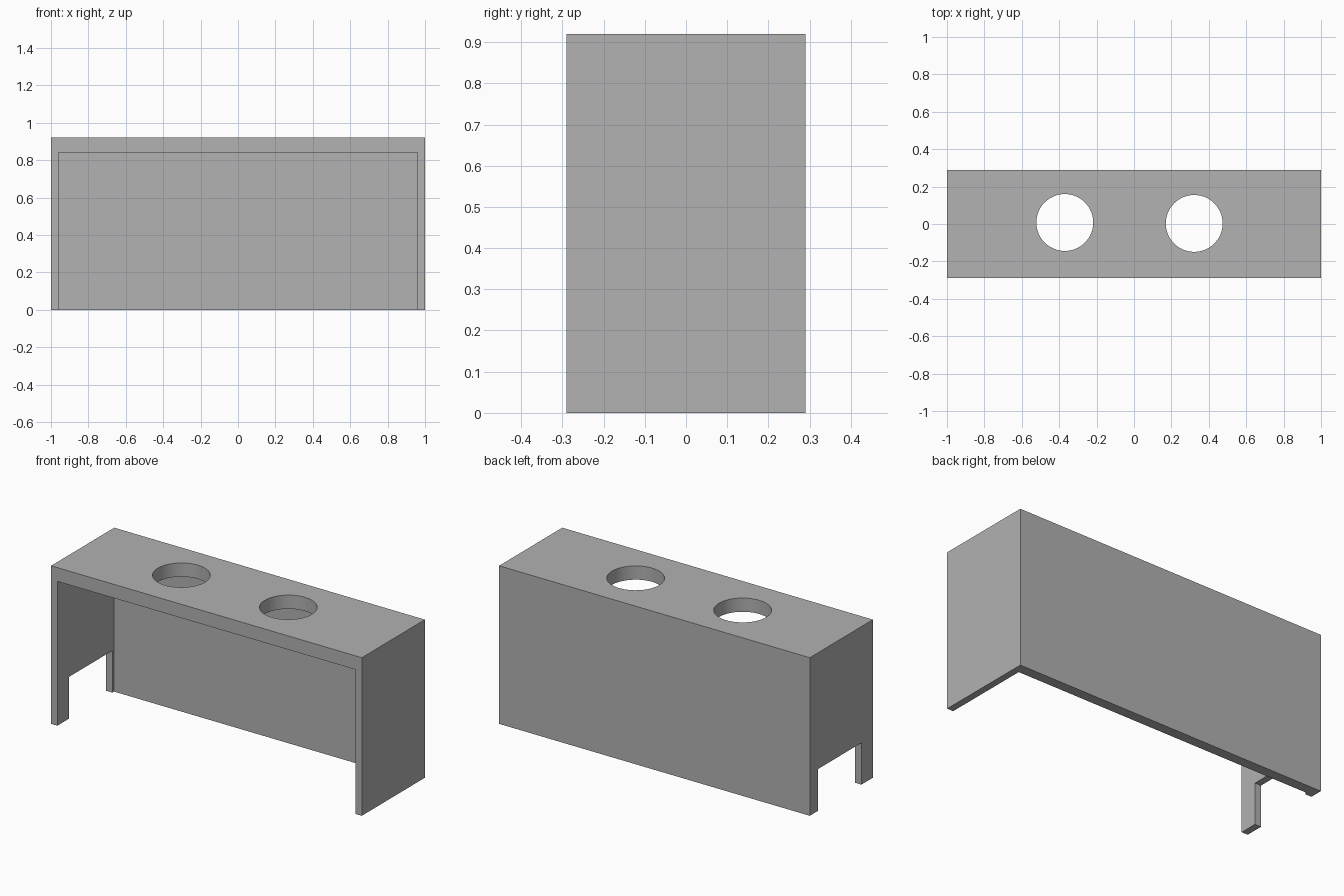
import bpy
import bmesh
from mathutils import Matrix

cube = bpy.data.objects.get("Cube")
if cube:
    bpy.data.objects.remove(cube, do_unlink=True)

grey = bpy.data.materials.new("plain grey")
grey.use_nodes = True
colour = (0.445, 0.445, 0.445, 1)
grey.diffuse_color = colour
grey.node_tree.nodes["Principled BSDF"].inputs["Base Color"].default_value = colour

W, D, H = 1.0, 0.29, 0.92      # half width, half depth, height
SIDE, BACK, TOP = 0.04, 0.06, 0.08   # panel thicknesses


def finish(name, bm):
    bmesh.ops.recalc_face_normals(bm, faces=bm.faces)
    mesh = bpy.data.meshes.new(name)
    bm.to_mesh(mesh)
    bm.free()
    mesh.materials.append(grey)
    obj = bpy.data.objects.new(name, mesh)
    bpy.context.collection.objects.link(obj)
    return obj


def box(name, low, high):
    bm = bmesh.new()
    bmesh.ops.create_cube(bm, size=1)
    for v in bm.verts:
        v.co = [high[i] if v.co[i] > 0 else low[i] for i in range(3)]
    return finish(name, bm)


def cylinder(name, x, y, radius):
    bm = bmesh.new()
    bmesh.ops.create_cone(bm, cap_ends=True, segments=64, radius1=radius,
                          radius2=radius, depth=0.4,
                          matrix=Matrix.Translation((x, y, H)))
    return finish(name, bm)


def cut(body, cutter):
    mod = body.modifiers.new(cutter.name, "BOOLEAN")
    mod.operation = "DIFFERENCE"
    mod.solver = "EXACT"
    mod.object = cutter
    bpy.context.view_layer.objects.active = body
    bpy.ops.object.modifier_apply(modifier=mod.name)
    bpy.data.objects.remove(cutter, do_unlink=True)


# Solid shell, open at the front and underneath
cover = box("box_cover", (-W, -D, 0), (W, D, H))
cut(cover, box("hollow", (-W + SIDE, -D - 0.1, -0.1), (W - SIDE, D - BACK, H - TOP)))

# Notch in the left-hand panel that leaves two legs
cut(cover, box("side_notch", (-W - 0.1, -D + 0.105, -0.1), (-W + 0.1, D - 0.075, 0.243)))

# Two round holes in the top
for i, (x, y) in enumerate([(-0.37, 0.008), (0.322, 0.003)]):
    cut(cover, cylinder(f"hole_{i}", x, y, 0.152))

# Smooth hole walls, crisp panel edges
bpy.ops.object.select_all(action="DESELECT")
cover.select_set(True)
bpy.context.view_layer.objects.active = cover
bpy.ops.object.shade_smooth_by_angle(angle=0.5)
